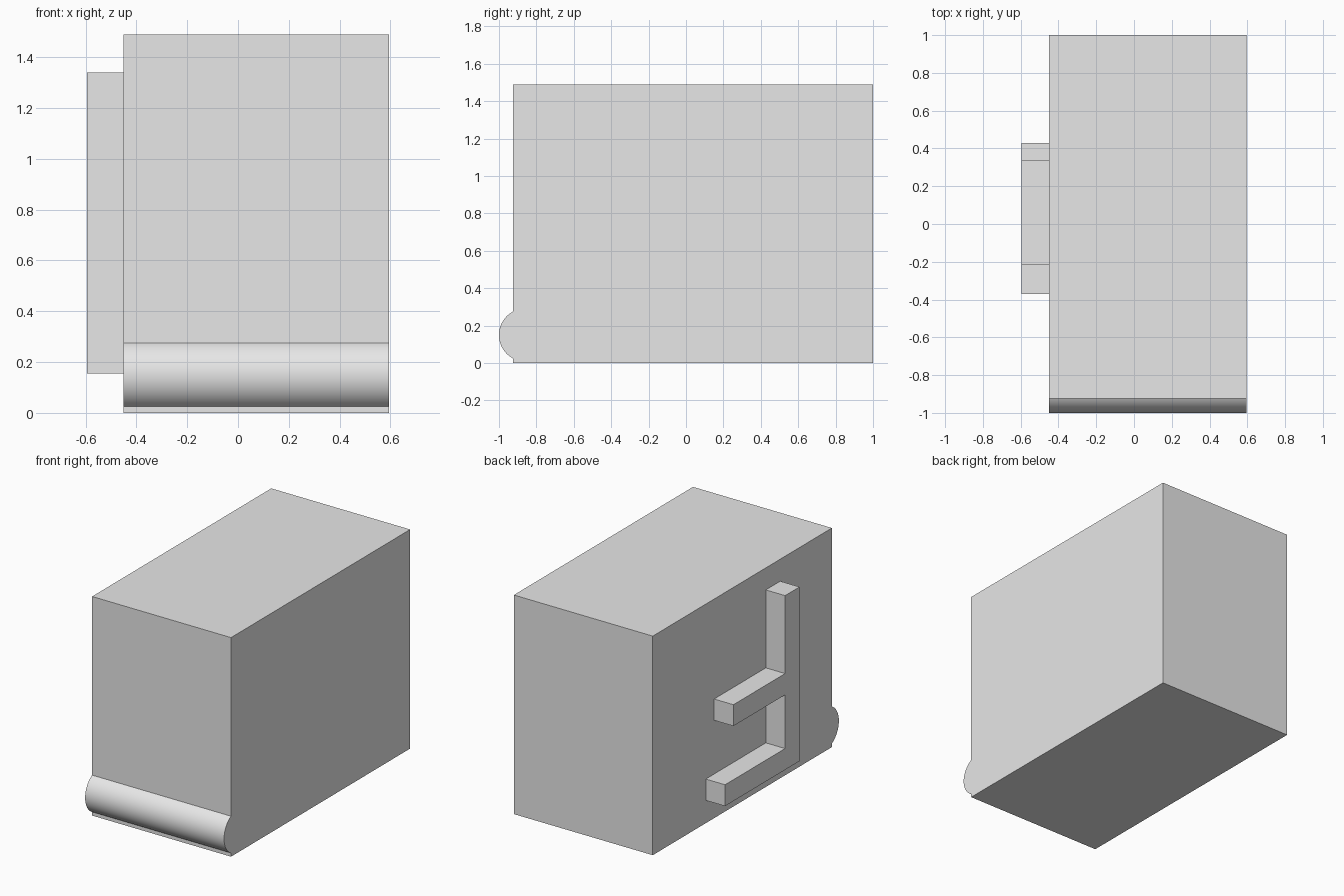
import bpy
import bmesh
from math import sin, cos, radians

# Remove the default cube
if "Cube" in bpy.data.objects:
    bpy.data.objects.remove(bpy.data.objects["Cube"], do_unlink=True)

# Single plain grey material
GREY = (0.8, 0.8, 0.8, 1.0)
grey = bpy.data.materials.new("plain_grey")
grey.use_nodes = True
grey.diffuse_color = GREY
grey.node_tree.nodes["Principled BSDF"].inputs["Base Color"].default_value = GREY


def extrude_profile(name, profile, x_start, x_end):
    """Extrude a closed (y, z) outline along x into a solid object."""
    bm = bmesh.new()
    face = bm.faces.new([bm.verts.new((x_start, y, z)) for y, z in profile])
    result = bmesh.ops.extrude_face_region(bm, geom=[face], use_keep_orig=True)
    moved = [g for g in result["geom"] if isinstance(g, bmesh.types.BMVert)]
    bmesh.ops.translate(bm, verts=moved, vec=(x_end - x_start, 0, 0))
    bmesh.ops.recalc_face_normals(bm, faces=bm.faces)
    mesh = bpy.data.meshes.new(name)
    bm.to_mesh(mesh)
    bm.free()
    mesh.materials.append(grey)
    obj = bpy.data.objects.new(name, mesh)
    bpy.context.collection.objects.link(obj)
    return obj


# Body: a block with a rounded lip along the bottom of the front
BACK, FRONT, TOP = 1.0, -0.925, 1.49
SIDE = -0.45
LIP_RADIUS, LIP_Y, LIP_Z = 0.142, -0.858, 0.15
SWEEP, STEPS = 61.8, 32
lip = []
for i in range(STEPS + 1):
    a = radians(SWEEP - 2 * SWEEP * i / STEPS)
    lip.append((LIP_Y - LIP_RADIUS * cos(a), LIP_Z + LIP_RADIUS * sin(a)))
lip[0] = (FRONT, lip[0][1])
lip[-1] = (FRONT, lip[-1][1])
outline = [(BACK, 0), (BACK, TOP), (FRONT, TOP)] + lip + [(FRONT, 0)]
body = extrude_profile("body_with_rounded_lip", outline, SIDE, 0.595)

# Side bracket: an upright bar with two arms reaching backwards
bar_front, bar_back = -0.37, -0.215
bracket_outline = [(bar_front, 1.34), (bar_front, 0.155)]
for arm_end, bottom, top in ((0.43, 0.155, 0.3), (0.34, 0.665, 0.81)):
    bracket_outline += [(arm_end, bottom), (arm_end, top), (bar_back, top)]
    if top < 0.5:
        bracket_outline.append((bar_back, 0.665))
bracket_outline.append((bar_back, 1.34))
extrude_profile("side_bracket", bracket_outline, -0.595, SIDE)

# Smooth the lip while keeping the corners sharp
bpy.ops.object.select_all(action="DESELECT")
body.select_set(True)
bpy.context.view_layer.objects.active = body
bpy.ops.object.shade_smooth_by_angle(angle=radians(30))
